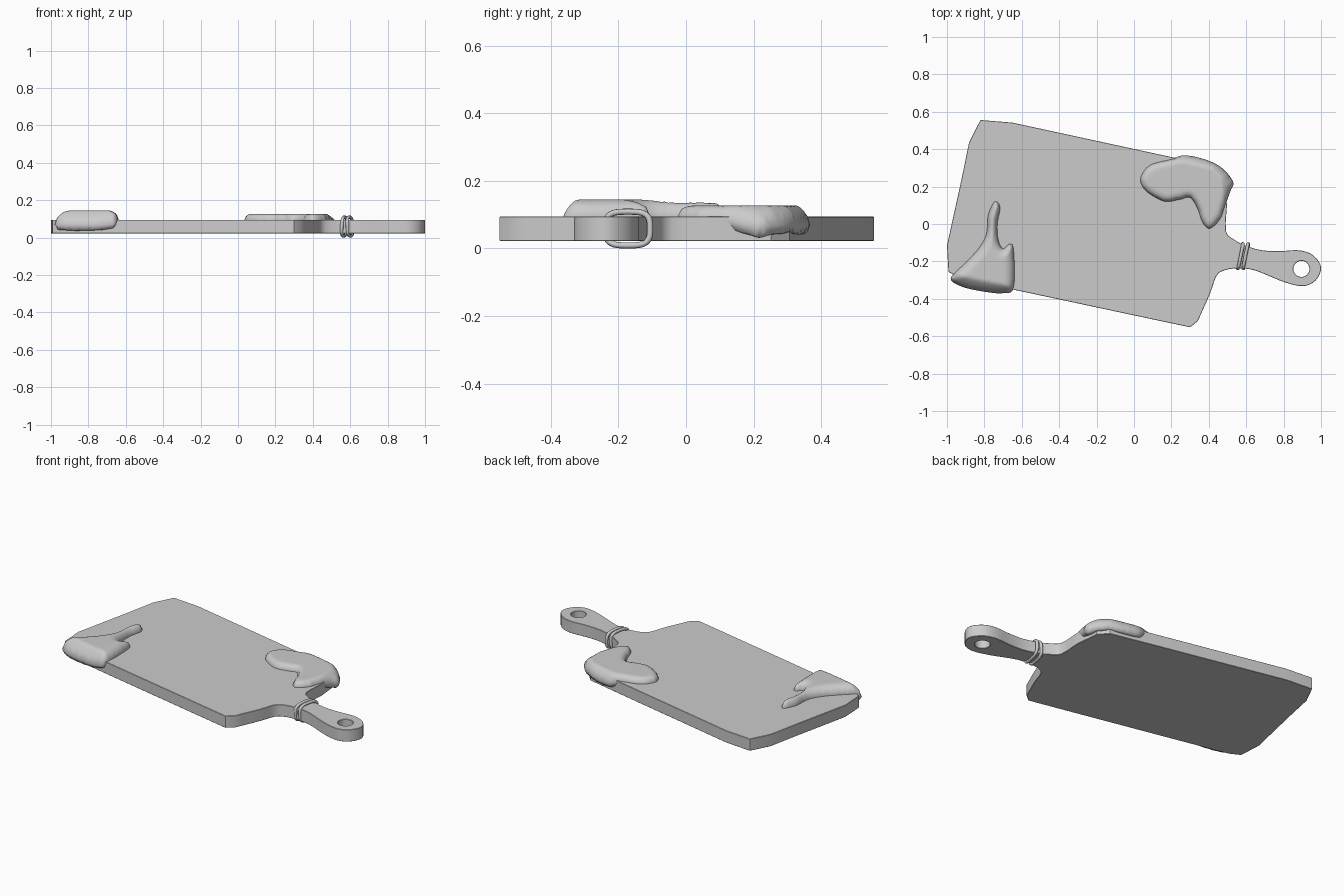
import bpy, bmesh, math
from mathutils import Vector
from mathutils.geometry import delaunay_2d_cdt

if "Cube" in bpy.data.objects:
    bpy.data.objects.remove(bpy.data.objects["Cube"])

grey = bpy.data.materials.new("plain_grey")
grey.diffuse_color = (0.6, 0.6, 0.6, 1)
grey.use_nodes = True
grey.node_tree.nodes["Principled BSDF"].inputs["Base Color"].default_value = grey.diffuse_color


def smooth_pts(pts, n=4, closed=True):
    """Catmull-Rom through 2D points."""
    out, m = [], len(pts)
    for i in range(m if closed else m - 1):
        idx = [(i + k) % m if closed else min(max(i + k, 0), m - 1) for k in (-1, 0, 1, 2)]
        a, b, c, d = (Vector(pts[k]) for k in idx)
        for s in range(n):
            t = s / n
            out.append(0.5 * (2 * b + (c - a) * t + (2 * a - 5 * b + 4 * c - d) * t * t
                              + (3 * b - a - 3 * c + d) * t ** 3))
    if not closed:
        out.append(Vector(pts[-1]))
    return out


def signed_dist(p, poly):
    """Distance to polygon edge, positive inside."""
    best, inside = 1e9, False
    for i, b in enumerate(poly):
        a = poly[i - 1]
        e = b - a
        t = min(max((p - a).dot(e) / max(e.length_squared, 1e-12), 0), 1)
        best = min(best, (p - a - e * t).length)
        if (a.y > p.y) != (b.y > p.y) and p.x < a.x + (p.y - a.y) * e.x / e.y:
            inside = not inside
    return best if inside else -best


def finish(ob, angle=35):
    bpy.ops.object.select_all(action='DESELECT')
    ob.select_set(True)
    bpy.context.view_layer.objects.active = ob
    if ob.type == 'CURVE':
        bpy.ops.object.convert(target='MESH')
        ob = bpy.context.object
    ob.data.materials.clear()
    ob.data.materials.append(grey)
    bpy.ops.object.shade_smooth_by_angle(angle=math.radians(angle))
    return ob


def curve_object(name, dims, loops):
    cu = bpy.data.curves.new(name, 'CURVE')
    cu.dimensions = dims
    for loop in loops:
        sp = cu.splines.new('POLY')
        sp.points.add(len(loop) - 1)
        for q, p in zip(sp.points, loop):
            q.co = (p[0], p[1], p[2] if len(p) > 2 else 0, 1)
        sp.use_cyclic_u = True
    ob = bpy.data.objects.new(name, cu)
    bpy.context.collection.objects.link(ob)
    return ob


# board with handle and hanging hole
Z0, Z1 = 0.022, 0.095
handle = [(0.495, 0.10), (0.49, -0.04), (0.535, -0.085), (0.59, -0.115), (0.68, -0.142),
          (0.78, -0.147), (0.87, -0.142), (0.94, -0.158), (0.985, -0.20), (0.998, -0.245),
          (0.97, -0.30), (0.92, -0.328), (0.86, -0.325), (0.78, -0.30), (0.68, -0.258),
          (0.62, -0.24), (0.55, -0.235), (0.485, -0.245), (0.44, -0.275), (0.405, -0.37),
          (0.34, -0.517)]
body = [(0.30, -0.55), (0.11, -0.51), (-0.64, -0.35), (-0.93, -0.287), (-0.99, -0.255),
        (-0.998, -0.115), (-0.92, 0.24), (-0.88, 0.436), (-0.82, 0.554), (-0.65, 0.54),
        (0.20, 0.356), (0.43, 0.305), (0.48, 0.25)]
outline = smooth_pts(handle, 3, False) + [Vector(p) for p in body]
hole = [(0.895 + 0.045 * math.cos(a * math.pi / 12), -0.24 + 0.045 * math.sin(a * math.pi / 12))
        for a in range(24)]
board = curve_object("board", '2D', [outline, hole])
board.data.fill_mode = 'BOTH'
board.data.extrude = (Z1 - Z0) / 2 - 0.002
board.data.bevel_depth = 0.002
board.data.bevel_resolution = 0
board.location.z = (Z0 + Z1) / 2
finish(board)


# two cord rings around the neck of the handle
def cord(name, cx, lean):
    pts = []
    for i in range(40):
        a = i * math.tau / 40
        c, s = math.cos(a), math.sin(a)
        v = 0.066 * math.copysign(abs(c) ** 0.6, c)
        w = 0.050 * math.copysign(abs(s) ** 0.6, s)
        pts.append((cx + v * 0.2 + w * lean, -0.172 + v, 0.059 + w))
    ob = curve_object(name, '3D', [pts])
    ob.data.bevel_depth = 0.009
    ob.data.bevel_resolution = 3
    finish(ob, 60)


cord("cord_ring_inner", 0.568, 0.05)
cord("cord_ring_outer", 0.598, -0.05)


# soft dripping patches draped over two corners
def patch(name, pts, height, radius):
    loop = smooth_pts(pts, 5)
    n, step = len(loop), 0.011
    verts = list(loop)
    xs, ys = [p.x for p in loop], [p.y for p in loop]
    for i in range(int((max(xs) - min(xs)) / step) + 1):
        for j in range(int((max(ys) - min(ys)) / step) + 1):
            p = Vector((min(xs) + (i + 0.5 * (j % 2)) * step, min(ys) + j * step))
            if signed_dist(p, loop) > 0.005:
                verts.append(p)
    edges = [(i, (i + 1) % n) for i in range(n)]
    co, _, faces, *_ = delaunay_2d_cdt(verts, edges, [], 1, 1e-6)
    bm = bmesh.new()
    for side in (1, -1):
        vs = []
        for p in co:
            d = min(max(signed_dist(p, loop), 0) / radius, 1)
            f = math.sqrt(max(0, 1 - (1 - d) ** 2))
            over = min(max(0.012 - signed_dist(p, outline), 0) / 0.045, 1)
            mid = Z1 - 0.002 - 0.026 * over
            z = mid + f * (height if side > 0 else -0.045)
            vs.append(bm.verts.new((p.x, p.y, z)))
        for f in faces:
            bm.faces.new([vs[k] for k in (f if side > 0 else reversed(f))])
    bmesh.ops.remove_doubles(bm, verts=bm.verts, dist=1e-5)
    bmesh.ops.recalc_face_normals(bm, faces=bm.faces)
    me = bpy.data.meshes.new(name)
    bm.to_mesh(me)
    bm.free()
    ob = bpy.data.objects.new(name, me)
    bpy.context.collection.objects.link(ob)
    finish(ob, 100)


patch("left_drip_patch",
      [(-0.98, -0.29), (-0.905, -0.21), (-0.835, -0.135), (-0.79, -0.055), (-0.78, 0.05),
       (-0.745, 0.12), (-0.715, 0.09), (-0.73, 0.0), (-0.725, -0.085), (-0.70, -0.13),
       (-0.665, -0.105), (-0.643, -0.14), (-0.643, -0.34), (-0.70, -0.37), (-0.80, -0.362),
       (-0.92, -0.335)], 0.052, 0.06)
patch("right_drip_patch",
      [(0.035, 0.25), (0.085, 0.315), (0.20, 0.347), (0.27, 0.367), (0.38, 0.345),
       (0.47, 0.30), (0.53, 0.225), (0.515, 0.175), (0.49, 0.105), (0.46, 0.025),
       (0.405, -0.025), (0.365, 0.01), (0.34, 0.08), (0.30, 0.14), (0.245, 0.13),
       (0.165, 0.12), (0.085, 0.16), (0.045, 0.20)], 0.034, 0.04)
